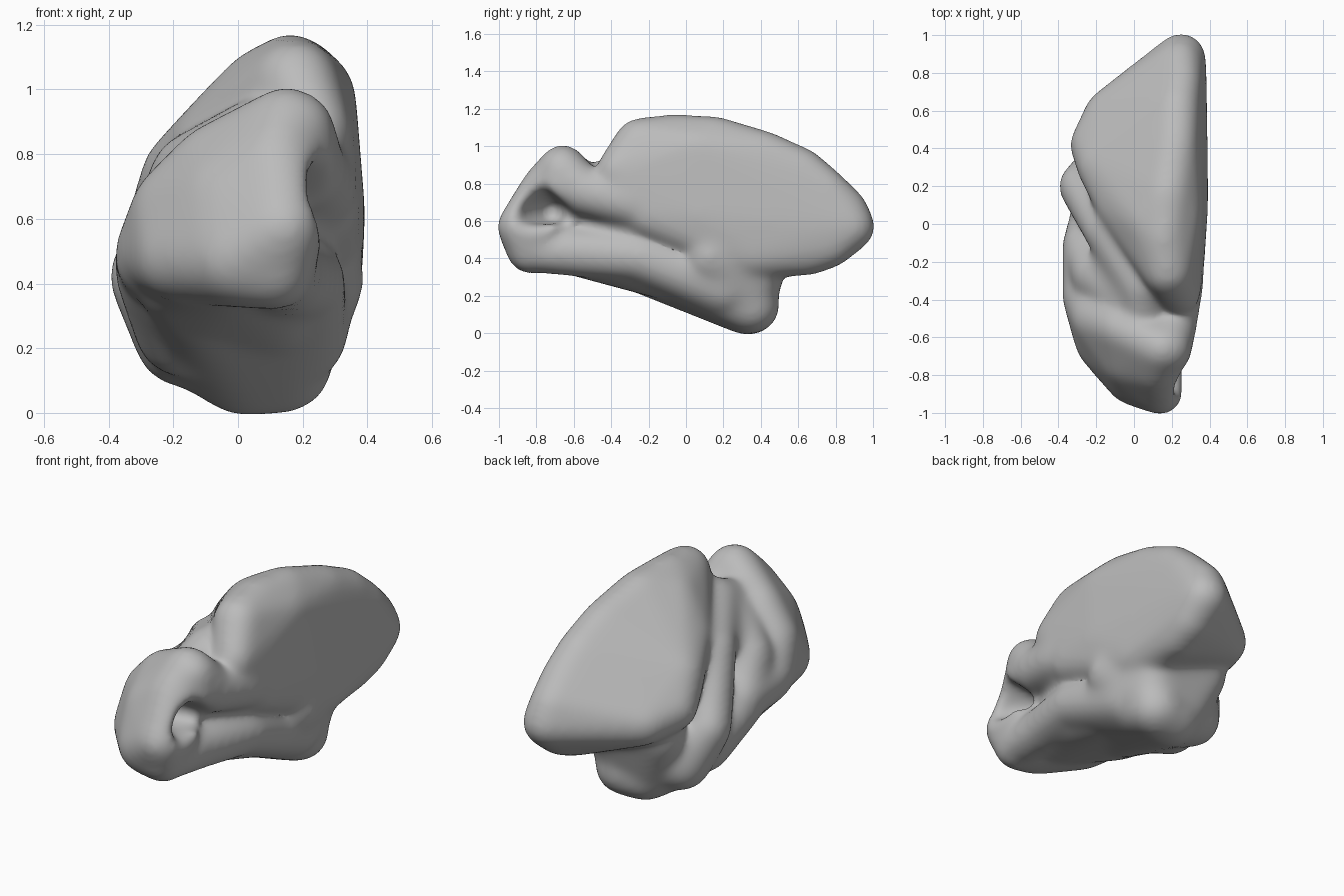
import bpy
import bmesh
from mathutils import Matrix

cube = bpy.data.objects.get("Cube")
if cube:
    bpy.data.objects.remove(cube, do_unlink=True)


def add_hull(target, balls):
    """Add the convex skin around a few balls (x, y, z, radius)."""
    bm = bmesh.new()
    for x, y, z, r in balls:
        bmesh.ops.create_icosphere(bm, subdivisions=3, radius=r,
                                   matrix=Matrix.Translation((x, y, z)))
    result = bmesh.ops.convex_hull(bm, input=bm.verts)
    inner = {g for g in result["geom_interior"] + result["geom_unused"]
             if isinstance(g, bmesh.types.BMVert)}
    bmesh.ops.delete(bm, geom=list(inner), context="VERTS")
    bmesh.ops.recalc_face_normals(bm, faces=bm.faces)
    piece = bpy.data.meshes.new("piece")
    bm.to_mesh(piece)
    bm.free()
    target.from_mesh(piece)
    bpy.data.meshes.remove(piece)


def add_chain(target, balls):
    """Add a rounded strand running from ball to ball."""
    for pair in zip(balls, balls[1:]):
        add_hull(target, pair)


def make_object(name, bm):
    mesh = bpy.data.meshes.new(name)
    bm.to_mesh(mesh)
    bm.free()
    obj = bpy.data.objects.new(name, mesh)
    bpy.context.collection.objects.link(obj)
    return obj


def add_remesh(obj, name):
    remesh = obj.modifiers.new(name, "REMESH")
    remesh.mode = "VOXEL"
    remesh.voxel_size = .015
    remesh.use_smooth_shade = True


body = bmesh.new()

# Large rear lobe: flat on the left side, sloping on the right
add_hull(body, [
    (.18, -.25, 1.02, .12), (.16, -.08, 1.05, .11), (.18, .15, 1.03, .12),
    (.25, .05, .99, .1), (.07, .02, .99, .12), (.22, .42, .96, .11),
    (.23, .62, .87, .11), (.25, .75, .77, .1), (.24, .85, .66, .11),
    (.25, .88, .57, .12), (.25, .77, .47, .11), (.24, .66, .43, .11),
    (.25, .35, .42, .12), (.26, .1, .62, .12), (.25, -.2, .63, .11),
    (.24, -.37, .87, .1), (-.08, .1, .84, .11), (-.16, .3, .73, .13),
    (-.22, .42, .6, .11), (-.14, .59, .56, .11)])

# Web under the rear lobe, flowing down into the bottom lobe
add_hull(body, [
    (.18, .4, .38, .13), (-.12, .41, .42, .13), (.25, .13, .41, .13),
    (.15, .33, .2, .14), (-.02, .33, .2, .14)])

# Bottom lobe
add_hull(body, [
    (.14, .35, .15, .14), (.02, .33, .14, .14), (.18, .3, .38, .12),
    (.15, -.1, .34, .13), (-.1, -.2, .34, .13), (-.13, .26, .23, .14)])

# Inner core tying the lobes together
add_hull(body, [
    (.19, .1, .55, .13), (-.1, 0, .5, .15), (0, -.3, .55, .15),
    (.16, -.25, .6, .13), (.05, -.5, .6, .13), (.08, -.3, .75, .1)])

# Underside between the front lobe and the bottom lobe
add_hull(body, [
    (-.02, -.7, .48, .13), (.1, -.5, .43, .12), (-.18, -.35, .42, .13),
    (.12, -.1, .32, .13), (-.12, -.08, .32, .13)])

# Front lobe
add_hull(body, [
    (.15, -.66, .89, .11), (.2, -.68, .76, .1), (.12, -.76, .78, .11),
    (-.08, -.55, .77, .11), (-.03, -.72, .66, .13), (-.19, -.5, .63, .13),
    (-.25, -.38, .5, .12), (-.17, -.63, .48, .13), (0, -.81, .48, .14),
    (.14, -.89, .57, .11), (.12, -.84, .43, .1)])

# Two folds on the right side, the second broad and joined to the front lobe
add_chain(body, [
    (.05, -.33, .85, .11), (-.15, -.03, .74, .11),
    (-.28, .2, .42, .11), (-.17, .28, .23, .14)])
add_chain(body, [
    (.05, -.45, .8, .11), (-.19, -.27, .62, .13),
    (-.25, -.12, .43, .12), (-.17, .1, .26, .14)])
add_hull(body, [(-.25, -.38, .48, .12), (-.25, -.12, .46, .12),
                (-.05, -.3, .42, .13)])
add_hull(body, [(.05, -.33, .85, .11), (.05, -.45, .8, .11),
                (-.12, -.18, .71, .1)])

# Upper and lower strands around the hollow
add_chain(body, [
    (.17, -.66, .87, .12), (.2, -.55, .76, .12), (.24, -.3, .7, .12)])
add_chain(body, [
    (.12, -.85, .44, .1), (.14, -.55, .43, .12),
    (.2, -.25, .41, .12), (.18, .2, .25, .15)])

lobes = make_object("folded_lobes", body)

# Hollow on the left of the front lobe
hollow = bmesh.new()
add_hull(hollow, [
    (.33, -.92, .61, .05), (.36, -.8, .77, .06), (.36, -.6, .62, .04),
    (.08, -.72, .65, .08), (.18, -.8, .65, .08)])
cutter = make_object("hollow_cutter", hollow)
cutter.hide_render = True
cutter.hide_set(True)

# Fuse, carve and soften
add_remesh(lobes, "fuse")
carve = lobes.modifiers.new("carve", "BOOLEAN")
carve.operation = "DIFFERENCE"
carve.solver = "EXACT"
carve.object = cutter
add_remesh(lobes, "blend")
soften = lobes.modifiers.new("soften", "SMOOTH")
soften.factor = .5
soften.iterations = 55
swell = lobes.modifiers.new("swell", "DISPLACE")
swell.mid_level = 0
swell.strength = .014

# Plain grey surface
grey = bpy.data.materials.new("light_grey")
grey.use_nodes = True
grey.diffuse_color = (.5, .5, .5, 1)
grey.node_tree.nodes["Principled BSDF"].inputs["Base Color"].default_value = (.5, .5, .5, 1)
lobes.data.materials.append(grey)
for face in lobes.data.polygons:
    face.use_smooth = True
